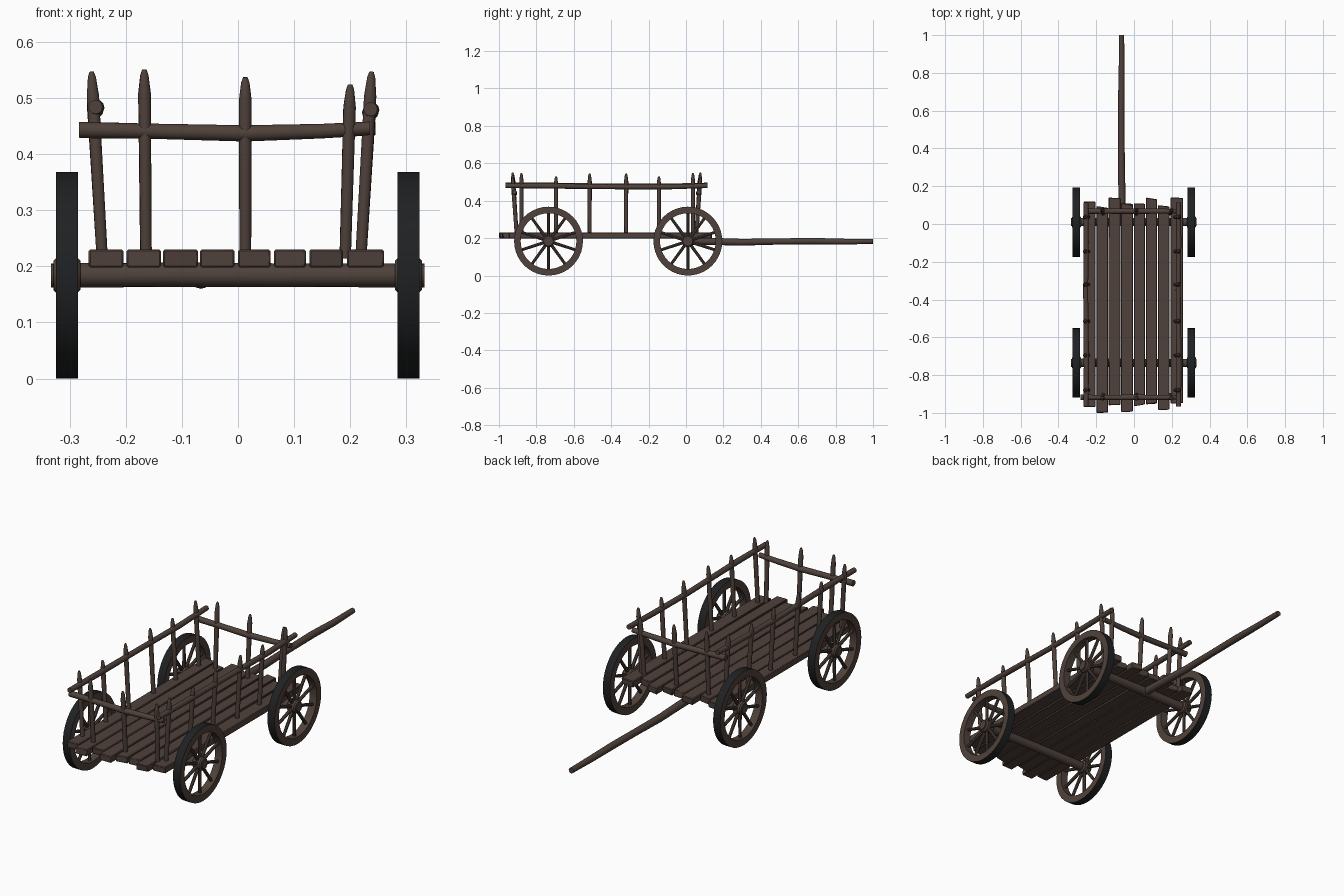
import bpy, bmesh, math, random
from mathutils import Vector, Matrix

if "Cube" in bpy.data.objects:
    bpy.data.objects.remove(bpy.data.objects["Cube"])

random.seed(4)

def material(name, rgb):
    m = bpy.data.materials.new(name)
    m.diffuse_color = (*rgb, 1)
    m.use_nodes = True
    m.node_tree.nodes["Principled BSDF"].inputs["Base Color"].default_value = m.diffuse_color
    return m

WOOD = material("dark_brown_wood", (0.078, 0.053, 0.043))
TYRE = material("black_iron_tyre", (0.014, 0.015, 0.016))

def finish(name, bm, mats=(WOOD,)):
    bmesh.ops.recalc_face_normals(bm, faces=bm.faces)
    me = bpy.data.meshes.new(name)
    bm.to_mesh(me)
    bm.free()
    ob = bpy.data.objects.new(name, me)
    bpy.context.collection.objects.link(ob)
    for m in mats:
        me.materials.append(m)
    bpy.ops.object.select_all(action='DESELECT')
    ob.select_set(True)
    bpy.context.view_layer.objects.active = ob
    bpy.ops.object.shade_smooth_by_angle(angle=math.radians(40))
    return ob

def add_tube(bm, pts, radii, sides=12):
    """Round bar through points with a radius at each one."""
    pts = [Vector(p) for p in pts]
    q = (pts[-1] - pts[0]).to_track_quat('Z', 'Y')
    rings = []
    for p, r in zip(pts, radii):
        rings.append([bm.verts.new(p + q @ Vector((r * math.cos(a), r * math.sin(a), 0)))
                      for a in (2 * math.pi * i / sides for i in range(sides))])
    for a, b in zip(rings, rings[1:]):
        for i in range(sides):
            j = (i + 1) % sides
            bm.faces.new((a[i], a[j], b[j], b[i]))
    bm.faces.new(rings[0])
    bm.faces.new(rings[-1])

def tube(name, pts, radii, sides=12):
    bm = bmesh.new()
    add_tube(bm, pts, radii, sides)
    return finish(name, bm)

# Floor planks: left x, right x, rear y, front y
planks = [(-.266, -.204, -.97, .12), (-.199, -.137, -1.0, .095), (-.134, -.071, -.96, .14),
          (-.068, -.006, -.995, .11), (0, .058, -.965, .11), (.064, .121, -.955, .14),
          (.127, .187, -.985, .10), (.194, .26, -.95, .14)]
for n, (x0, x1, y0, y1) in enumerate(planks):
    bm = bmesh.new()
    bmesh.ops.create_cube(bm, size=1)
    for v in bm.verts:
        skew = random.uniform(0, .012) if v.co.x > 0 else 0
        y = y1 - skew if v.co.y > 0 else y0 + skew
        v.co = ((x0 + x1) / 2 + v.co.x * (x1 - x0), y, .214 + v.co.z * .032)
    bmesh.ops.bevel(bm, geom=bm.edges[:], offset=.003, segments=1, affect='EDGES')
    finish(f"floor_plank_{n + 1}", bm)

# Wheels: square-section rim, ten spokes, hub
def wheel(name, x, y):
    bm = bmesh.new()
    n, z, w = 40, .184, .0195
    prof = [(.149, -w), (.184, -w), (.184, w), (.149, w)]
    rings = [[bm.verts.new((x + dx, y + r * math.cos(a), z + r * math.sin(a))) for r, dx in prof]
             for a in (2 * math.pi * i / n for i in range(n))]
    for i in range(n):
        a, b = rings[i], rings[(i + 1) % n]
        for k in range(4):
            m = (k + 1) % 4
            f = bm.faces.new((a[k], a[m], b[m], b[k]))
            f.material_index = 1 if k == 1 else 0
    for i in range(10):
        t = math.pi / 2 + i * math.pi / 5
        c, s = math.cos(t), math.sin(t)
        add_tube(bm, [(x, y + r * c, z + r * s) for r in (.015, .155)], (.0085, .0075), 8)
    add_tube(bm, [(x + d, y, z) for d in (-.024, -.018, .018, .024)], (.026, .032, .032, .026), 16)
    finish(name, bm, (WOOD, TYRE))

for label, y in (("front", .01), ("rear", -.735)):
    tube(f"{label}_axle", [(-.333, y, .184), (-.1, y, .185), (.12, y, .184), (.332, y, .184)],
         (.0215, .022, .021, .0215), 16)
    for side, x in (("left", -.305), ("right", .304)):
        wheel(f"{label}_{side}_wheel", x, y)

# Draw pole
tube("draw_pole", [(-.063, -.01, .185), (-.064, .15, .182), (-.066, .3, .178), (-.067, .5, .182),
                   (-.067, .68, .184), (-.065, .85, .181), (-.066, 1.0, .183)],
     (.02, .019, .018, .0165, .017, .0155, .0135))

# Upright stakes with whittled tips
def stake(name, base, top):
    b, t = Vector(base), Vector(top)
    tube(name, [b.lerp(t, f) for f in (0, .5, .87, .97, 1)], (.0105, .011, .0115, .0075, .004), 10)

side_ys = [(-.88, .547), (-.695, .53), (-.515, .545), (-.32, .545), (-.145, .53), (.037, .547)]
for label, xb, xt in (("left", -.242, -.261), ("right", .219, .238)):
    for n, (y, zt) in enumerate(side_ys):
        stake(f"{label}_stake_{n + 1}", (xb, y, .215), (xt, y, zt))
for label, yb, yt in (("rear", -.905, -.927), ("front", .055, .077)):
    for n, (xb, xt, zt) in enumerate([(-.164, -.167, .551), (.013, .013, .537), (.191, .2, .524)]):
        stake(f"{label}_stake_{n + 1}", (xb, yb, .215), (xt, yt, zt))

# Side rails, slightly sagging
for label, x, dz in (("left", -.254, .002), ("right", .236, -.002)):
    tube(f"{label}_rail",
         [(x, -.965, .482 + dz), (x + .002, -.75, .481 + dz), (x - .002, -.35, .476 + dz),
          (x + .001, -.1, .476 + dz), (x, .115, .482 + dz)], (.0125, .014, .013, .0135, .0125))

# End rails, lower than the side rails
for label, y, x0, x1 in (("rear", -.918, -.283, .235), ("front", .068, -.268, .245)):
    tube(f"{label}_rail", [(x0, y, .443), (-.16, y, .441), (.013, y, .437), (.15, y, .441), (x1, y, .446)],
         (.0145, .0135, .0145, .013, .012))
